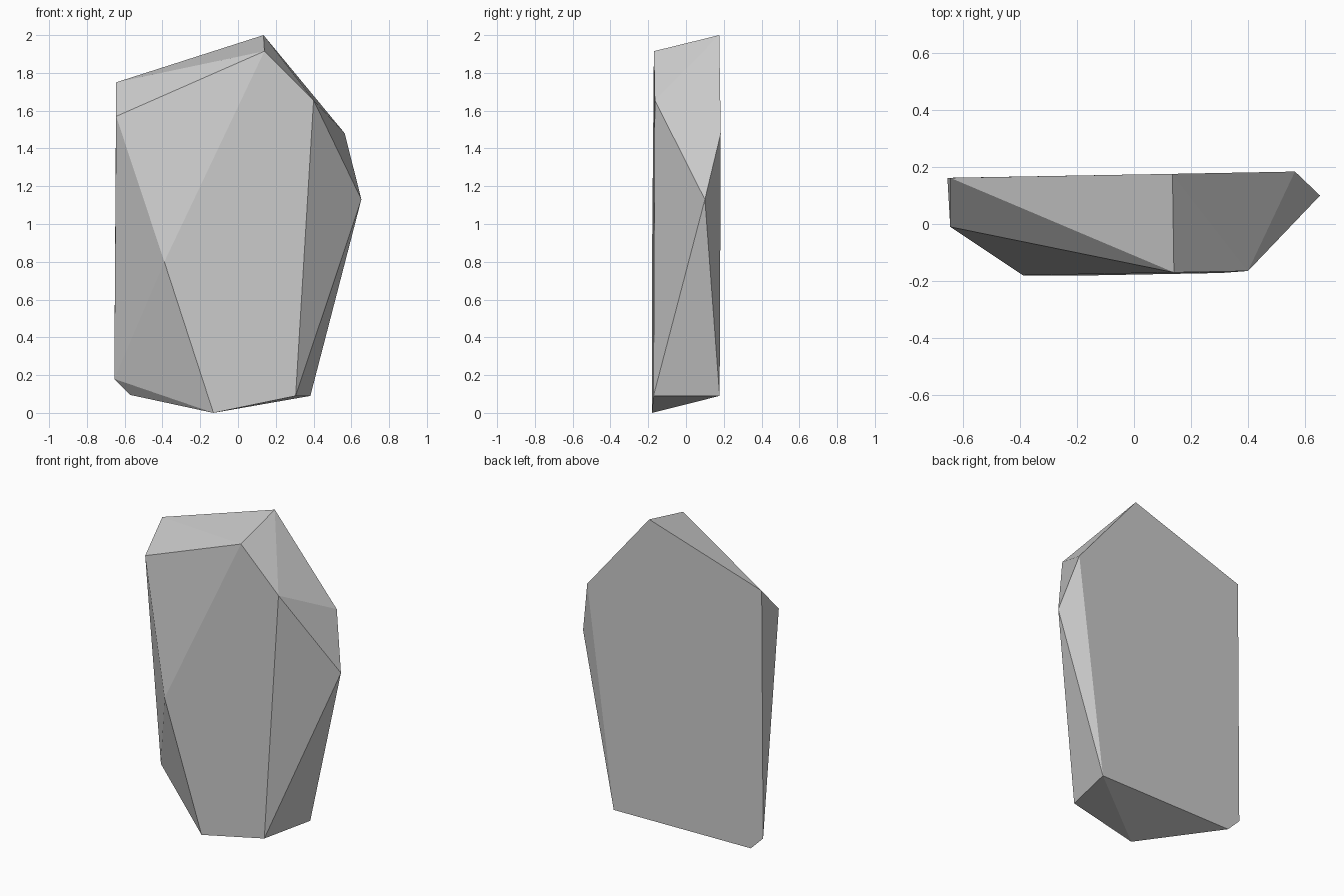
import bpy, bmesh
from math import radians

if "Cube" in bpy.data.objects:
    bpy.data.objects.remove(bpy.data.objects["Cube"])

# Outlines of the faceted stone slab: front facet, back facet, side corners
front = [(0.14, -0.17, 1.915), (0.40, -0.165, 1.655), (0.305, -0.172, 0.09),
         (-0.13, -0.18, 0.0), (-0.39, -0.18, 0.80)]
back = [(-0.645, 0.162, 1.75), (0.135, 0.176, 2.0), (0.565, 0.184, 1.48),
        (0.383, 0.178, 0.09), (-0.57, 0.163, 0.095), (-0.655, 0.162, 0.18)]
sides = [(0.653, 0.10, 1.13), (-0.645, -0.01, 1.57)]

# Wrap the outlines in a convex shell
bm = bmesh.new()
for p in front + back + sides:
    bm.verts.new(p)
bmesh.ops.convex_hull(bm, input=bm.verts[:])

# Merge nearly flat triangles into clean facets
bmesh.ops.dissolve_limit(bm, angle_limit=radians(1.5),
                         verts=bm.verts[:], edges=bm.edges[:])
bmesh.ops.recalc_face_normals(bm, faces=bm.faces[:])

mesh = bpy.data.meshes.new("stone_slab")
bm.to_mesh(mesh)
bm.free()
stone = bpy.data.objects.new("stone_slab", mesh)
bpy.context.collection.objects.link(stone)
